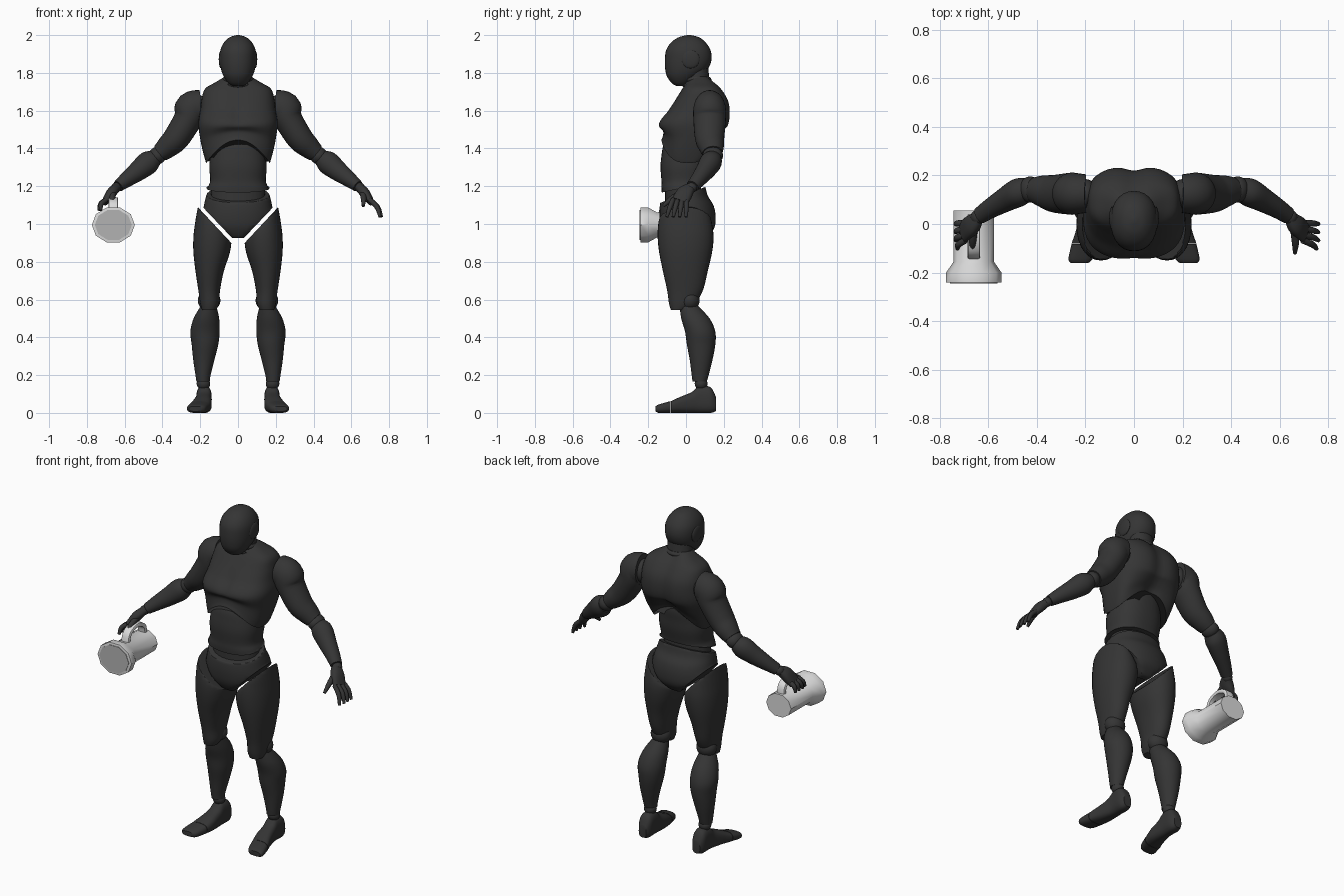
import bpy, bmesh
from math import cos, sin, pi, exp, radians
from mathutils import Vector

cube = bpy.data.objects.get("Cube")
if cube:
    bpy.data.objects.remove(cube, do_unlink=True)


def material(name, grey):
    m = bpy.data.materials.new(name)
    m.use_nodes = True
    colour = (grey, grey, grey, 1)
    m.diffuse_color = colour
    m.node_tree.nodes["Principled BSDF"].inputs["Base Color"].default_value = colour
    return m


BLACK = material("charcoal", .035)
LIGHT = material("light_grey", .7)
LENS = material("lens_grey", .45)
X, Y, Z = Vector((1, 0, 0)), Vector((0, 1, 0)), Vector((0, 0, 1))


def spline(rows, steps=5):
    """Catmull-Rom interpolation between rows of numbers."""
    out = []
    last = len(rows) - 1
    for i in range(last):
        p, q = rows[max(i - 1, 0)], rows[i]
        r, s = rows[i + 1], rows[min(i + 2, last)]
        for k in range(steps):
            t = k / steps
            out.append([b + .5 * t * (c - a + t * (2*a - 5*b + 4*c - d + t * (3*(b - c) + d - a)))
                        for a, b, c, d in zip(p, q, r, s)])
    return out + [list(rows[last])]


def finish(name, bm, mat, side=1, angle=40):
    for v in bm.verts:
        v.co.x *= side
    bmesh.ops.recalc_face_normals(bm, faces=bm.faces)
    mesh = bpy.data.meshes.new(name)
    bm.to_mesh(mesh)
    bm.free()
    mesh.materials.append(mat)
    ob = bpy.data.objects.new(name, mesh)
    bpy.context.collection.objects.link(ob)
    bpy.ops.object.select_all(action='DESELECT')
    ob.select_set(True)
    bpy.context.view_layer.objects.active = ob
    bpy.ops.object.shade_smooth_by_angle(angle=radians(angle))
    return ob


def skin(name, rings, mat=BLACK, side=1, n=28, power=2, warp=None):
    """Closed tube through (centre, half axis, half axis) rings."""
    bm = bmesh.new()
    loops = []
    for c, u, v in rings:
        loop = []
        for k in range(n):
            ca, sa = cos(2 * pi * k / n), sin(2 * pi * k / n)
            e = 1 / (abs(ca) ** power + abs(sa) ** power) ** (1 / power)
            co = c + u * ca * e + v * sa * e
            loop.append(bm.verts.new(warp(co) if warp else co))
        loops.append(loop)
    for a, b in zip(loops, loops[1:]):
        for k in range(n):
            j = (k + 1) % n
            bm.faces.new((a[k], a[j], b[j], b[k]))
    bm.faces.new(loops[0])
    bm.faces.new(loops[-1])
    return finish(name, bm, mat, side)


def stack(name, rows, along=Z, across=Y, smooth=True, **kw):
    """Rows of (position, x low, x high, other low, other high)."""
    rings = [(X * ((a + b) / 2) + across * ((c + d) / 2) + along * t,
              X * ((b - a) / 2), across * ((d - c) / 2))
             for t, a, b, c, d in (spline(rows) if smooth else rows)]
    return skin(name, rings, **kw)


def body(name, rows, **kw):
    """Symmetric rows of (z, half width, y front, y back)."""
    return stack(name, [(z, -r, r, f, b) for z, r, f, b in rows], **kw)


def limb(name, rows, ref=Y, **kw):
    """Rows of (x, y, z, half thickness, half width along ref)."""
    pts = spline(rows)
    pos = [Vector(p[:3]) for p in pts]
    rings = []
    for i, p in enumerate(pts):
        t = (pos[min(i + 1, len(pos) - 1)] - pos[max(i - 1, 0)]).normalized()
        v = (ref - t * ref.dot(t)).normalized()
        rings.append((pos[i], v.cross(t) * p[3], v * p[4]))
    return skin(name, rings, **kw)


def ball(name, centre, size, side=1):
    bm = bmesh.new()
    bmesh.ops.create_uvsphere(bm, u_segments=24, v_segments=14, radius=1)
    for v in bm.verts:
        v.co = Vector(centre) + v.co * Vector(size)
    finish(name, bm, BLACK, side)


# Head and neck
body("head", [(1.73, .025, -.05, -.01), (1.745, .05, -.075, .02), (1.78, .075, -.1, .07),
              (1.82, .09, -.11, .115), (1.87, .096, -.112, .135), (1.92, .093, -.105, .13),
              (1.96, .075, -.08, .105), (1.988, .045, -.04, .07), (2, .008, .005, .025)], power=2.2)
body("neck", [(1.7, .09, -.015, .14), (1.76, .075, -.005, .125), (1.86, .068, 0, .115)])
for h in (1.735, 1.765):
    body("neck_collar", [(h - .014, .078, -.012, .13), (h, .083, -.02, .135), (h + .014, .076, -.01, .125)])


# Torso
def chest_shape(p):
    x, y, z = p
    low = min(max((1.52 - z) / .2, 0), 1)
    if y < 0:
        y += .014 * exp(-(x / .025) ** 2 - ((z - 1.57) / .06) ** 2)
    else:
        y -= .018 * exp(-(x / .045) ** 2)
    return Vector((x, y, z + low * .125 * max(0, 1 - (x / .17) ** 2)))


def above(p):
    return Vector((p.x, p.y, max(p.z, 1.195 + .22 * p.y)))


def pelvis_shape(p):
    z = min(p.z, 1.16 + .35 * p.y)
    return Vector((p.x, p.y, max(z, .925 + 1.05 * max(0, abs(p.x) - .03))))


body("chest", [(1.32, .168, -.13, .15), (1.38, .185, -.122, .165), (1.45, .2, -.122, .195),
               (1.53, .21, -.145, .23), (1.6, .2, -.095, .237), (1.66, .192, -.055, .225),
               (1.715, .175, -.02, .19), (1.75, .12, .005, .155), (1.78, .07, .025, .12)],
     power=2.7, n=48, warp=chest_shape)
body("abdomen", [(1.48, .11, -.08, .12), (1.42, .135, -.118, .13), (1.36, .147, -.13, .125),
                 (1.3, .152, -.135, .12), (1.23, .147, -.13, .105), (1.19, .16, -.13, .1),
                 (1.13, .167, -.125, .09)], power=2.4, n=40, warp=above)
body("waist_joint", [(1.1, .145, -.11, .08), (1.22, .14, -.11, .08)])
body("pelvis", [(1.21, .15, -.1, .1), (1.15, .168, -.125, .115), (1.1, .18, -.138, .145),
                (1.04, .188, -.14, .157), (.98, .18, -.13, .15), (.93, .14, -.1, .11),
                (.9, .08, -.06, .07)], power=2.2, n=48, warp=pelvis_shape)


def thigh_cut(p):
    return Vector((p.x, p.y, min(p.z, .91 + 1.07 * (p.x - .045))))


def shoulder_cut(p):
    return Vector((max(p.x, .198), p.y, p.z))


foot_rows = [(.16, .155, .205, .01, .08), (.13, .14, .22, 0, .135), (.07, .14, .22, 0, .142),
             (.03, .14, .225, 0, .11), (-.03, .14, .24, 0, .085), (-.08, .15, .257, 0, .062),
             (-.14, .17, .27, 0, .045), (-.158, .19, .26, .008, .035)]

for word, s in (("left_", 1), ("right_", -1)):
    ball(word + "ear_disc", (.09, .024, 1.872), (.012, .048, .048), s)

    # Leg
    stack(word + "thigh", [(1.13, .1, .205, -.09, .1), (1.06, .08, .218, -.135, .125),
                           (1, .055, .228, -.147, .138), (.93, .035, .236, -.15, .146),
                           (.85, .043, .236, -.142, .138), (.75, .075, .225, -.122, .115),
                           (.65, .095, .21, -.1, .09), (.58, .1, .2, -.09, .05),
                           (.545, .115, .19, -.08, 0)], side=s, power=2.2, warp=thigh_cut)
    ball(word + "knee_joint", (.153, .02, .595), (.06, .052, .055), s)
    stack(word + "shin", [(.57, .115, .195, -.035, .06), (.5, .1, .235, -.025, .125),
                          (.43, .097, .252, -.005, .155), (.36, .105, .245, .005, .155),
                          (.28, .125, .237, .02, .14), (.2, .145, .225, .03, .12),
                          (.165, .15, .22, .035, .11)], side=s)
    ball(word + "ankle_joint", (.183, .08, .155), (.036, .034, .034), s)
    stack(word + "foot", foot_rows[:6], along=Y, across=Z, side=s, power=2.8)
    stack(word + "toe", [(r[0] - .003, *r[1:]) for r in foot_rows[5:]],
          along=Y, across=Z, side=s, power=2.8)

    # Arm
    ball(word + "shoulder_joint", (.2, .125, 1.61), (.05, .06, .07), s)
    limb(word + "upper_arm", [(.19, .125, 1.622, .088, .078), (.245, .125, 1.608, .092, .086),
                              (.265, .125, 1.555, .076, .086), (.325, .125, 1.457, .07, .078),
                              (.375, .135, 1.407, .06, .066), (.412, .14, 1.375, .048, .053)],
         side=s, warp=shoulder_cut)
    ball(word + "elbow_joint", (.427, .142, 1.362), (.046, .054, .046), s)
    limb(word + "forearm", [(.438, .142, 1.35, .044, .048), (.475, .13, 1.325, .061, .058),
                            (.53, .1, 1.28, .053, .05), (.59, .065, 1.235, .041, .041),
                            (.635, .035, 1.2, .031, .035)], side=s)
    ball(word + "wrist_joint", (.646, .028, 1.192), (.027, .03, .027), s)

    # Hand, with the right fingers closed around the handle
    limb(word + "palm", [(.645, .025, 1.192, .022, .028), (.67, -.005, 1.165, .027, .043),
                         (.703, -.032, 1.118, .018, .045)], side=s, power=2.5)
    curl = 0 if s > 0 else 1
    for i in range(4):
        base = Vector((.695, .004 - .024 * i, 1.13))
        tip = Vector((.76 - .008 * (i == 3) - .025 * curl, -.034 * i, 1.037 + .035 * curl))
        mid = (base + tip) / 2 + Vector((.012, 0, .006))
        limb(word + "finger", [(*base, .013, .013), (*mid, .013, .013), (*tip, .008, .008)],
             side=s, n=12)
    limb(word + "thumb", [(.66, -.02, 1.165, .017, .017), (.665, -.075, 1.135, .015, .015),
                          (.663, -.12, 1.095, .008, .008)], ref=X, side=s, n=12)


# Flashlight
def lathe(name, profile, mat):
    rows = [(y, -.66 - r, -.66 + r, .995 - .85 * r, .995 + .85 * r) for y, r in profile]
    stack(name, rows, along=Y, across=Z, smooth=False, mat=mat, n=10)


lathe("flashlight_body", [(.055, .083), (-.155, .083), (-.2, .114), (-.24, .114), (-.242, .1)], LIGHT)
lathe("flashlight_lens", [(-.238, .098), (-.245, .098)], LENS)
limb("flashlight_handle", [(-.66, .03, 1.05, .012, .026), (-.66, .015, 1.105, .012, .026),
                           (-.66, -.05, 1.13, .012, .026), (-.66, -.115, 1.105, .012, .026),
                           (-.66, -.135, 1.05, .012, .026)], ref=X, mat=LIGHT, n=16, power=5)
